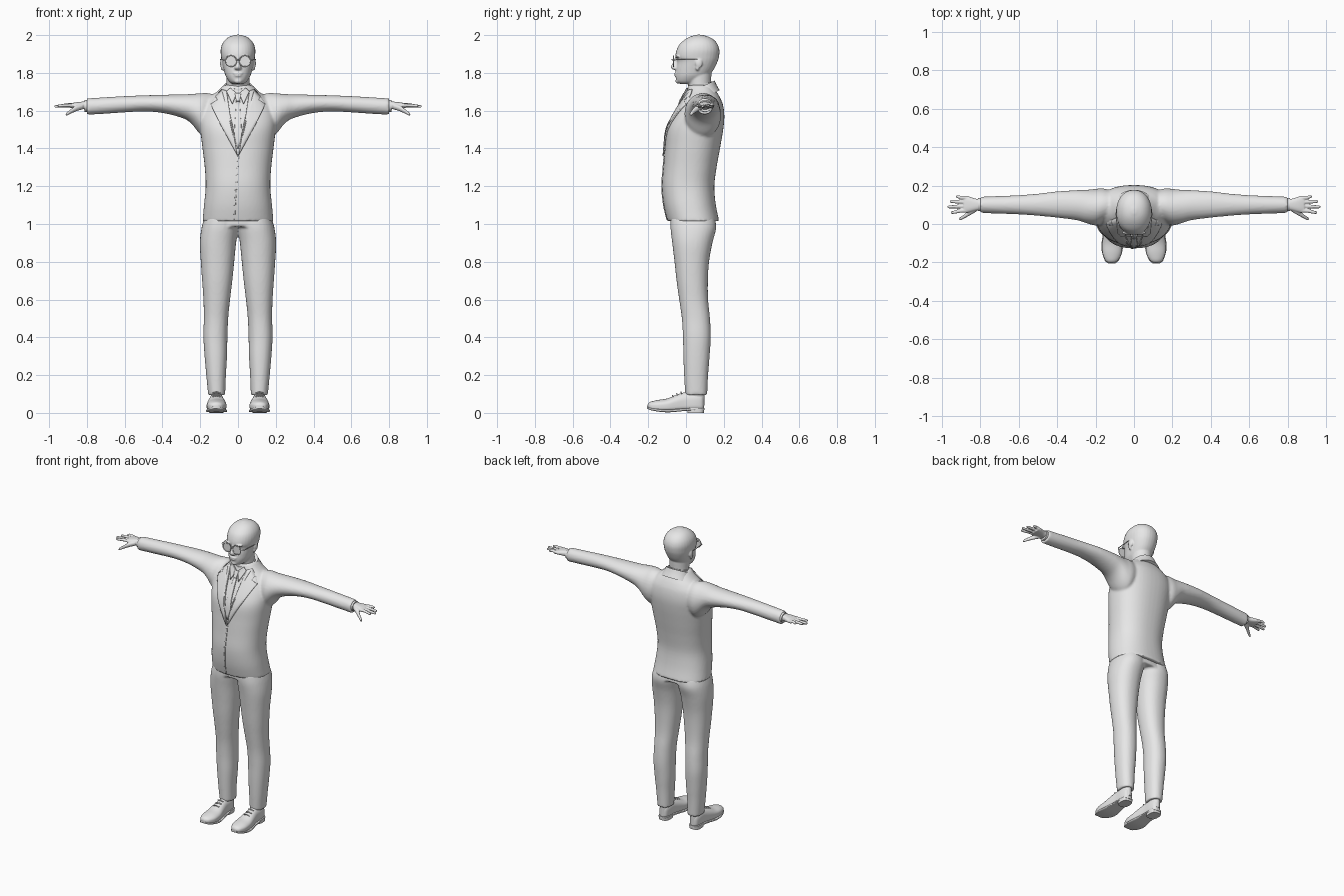
import bpy, bmesh, math
from mathutils import Vector
from mathutils.bvhtree import BVHTree

grey = bpy.data.materials.new("plain_grey")
grey.diffuse_color = (0.8, 0.8, 0.8, 1)


def smooth_rows(rows, steps):
    """Catmull-Rom interpolation of the section rows."""
    out = []
    for i in range(len(rows) - 1):
        p0, p1, p2, p3 = (rows[max(0, min(len(rows) - 1, i + k))] for k in (-1, 0, 1, 2))
        for j in range(steps):
            t = j / steps
            out.append([0.5 * (2 * b + (c - a) * t + (2 * a - 5 * b + 4 * c - d) * t * t
                               + (3 * b - a - 3 * c + d) * t ** 3)
                        for a, b, c, d in zip(p0, p1, p2, p3)])
    return out + [list(rows[-1])]


def loft(bm, axis, rows, side=1, n=2.0, low=None, steps=4, seg=32, tilt=0.0):
    """Closed skin through superellipse rows (t, a0, a1, b0, b1) along an axis."""
    rings = []
    for t, a0, a1, b0, b1 in smooth_rows(rows, steps):
        ring = []
        for k in range(seg):
            c, s = math.cos(2 * math.pi * k / seg), math.sin(2 * math.pi * k / seg)
            e = 2 / (low if low and s < 0 else n)
            da = math.copysign(abs(c) ** e, c) * (a1 - a0) / 2
            db = math.copysign(abs(s) ** e, s) * (b1 - b0) / 2
            a, b = (a0 + a1) / 2 + da, (b0 + b1) / 2 + db
            co = {"Z": (a, b, t + tilt * db), "X": (t, a, b), "Y": (a, t, b)}[axis]
            ring.append(bm.verts.new((co[0] * side, co[1], co[2])))
        rings.append(ring)
    for r, q in zip(rings, rings[1:]):
        for k in range(seg):
            bm.faces.new((r[k], r[(k + 1) % seg], q[(k + 1) % seg], q[k]))
    bm.faces.new(rings[0])
    bm.faces.new(rings[-1])


def blob(bm, centre, radii):
    ret = bmesh.ops.create_uvsphere(bm, u_segments=16, v_segments=10, radius=1)
    for v in ret["verts"]:
        v.co = Vector(centre) + Vector(v.co[i] * radii[i] for i in range(3))


def finish(name, bm, voxel=None, relax=2):
    bmesh.ops.recalc_face_normals(bm, faces=bm.faces)
    me = bpy.data.meshes.new(name)
    bm.to_mesh(me)
    bm.free()
    me.materials.append(grey)
    me.shade_smooth()
    me.set_sharp_from_angle(angle=math.radians(45))
    ob = bpy.data.objects.new(name, me)
    bpy.context.collection.objects.link(ob)
    if voxel:
        m = ob.modifiers.new("fuse", "REMESH")
        m.mode, m.voxel_size, m.use_smooth_shade = "VOXEL", voxel, True
        m = ob.modifiers.new("relax", "SMOOTH")
        m.factor, m.iterations = 0.5, relax
    return ob


def tube(name, pts, radius, closed=False):
    cu = bpy.data.curves.new(name, "CURVE")
    cu.dimensions, cu.bevel_depth, cu.bevel_resolution = "3D", radius, 2
    sp = cu.splines.new("POLY")
    sp.points.add(len(pts) - 1)
    for p, co in zip(sp.points, pts):
        p.co = (*co, 1)
    sp.use_cyclic_u, cu.use_fill_caps = closed, True
    cu.materials.append(grey)
    bpy.context.collection.objects.link(bpy.data.objects.new(name, cu))


# Jacket: torso and sleeves fused together
bm = bmesh.new()
loft(bm, "Z", [(1.015, -.188, .188, -.098, .176), (1.1, -.18, .18, -.118, .158),
               (1.2, -.171, .171, -.127, .15), (1.3, -.176, .176, -.12, .162),
               (1.4, -.188, .188, -.112, .18), (1.5, -.2, .2, -.102, .197),
               (1.57, -.203, .203, -.07, .203), (1.63, -.185, .185, -.035, .196),
               (1.67, -.15, .15, -.012, .18), (1.7, -.112, .112, .002, .162),
               (1.735, -.076, .076, .012, .142)], n=2.3, seg=48)
for s in (1, -1):
    loft(bm, "X", [(.1, .03, .17, 1.5, 1.68), (.16, .005, .185, 1.46, 1.693),
                   (.2, -.008, .183, 1.475, 1.692), (.25, .005, .178, 1.535, 1.688),
                   (.3, .02, .176, 1.563, 1.686), (.4, .033, .17, 1.588, 1.684),
                   (.5, .043, .158, 1.596, 1.681), (.6, .05, .15, 1.591, 1.677),
                   (.7, .054, .146, 1.584, 1.671), (.8, .058, .142, 1.578, 1.665)], side=s)
jacket = finish("jacket", bm, .008, 3)

# Trousers: legs and hips fused together
bm = bmesh.new()
loft(bm, "Z", [(.985, -.184, .184, -.08, .158), (1.05, -.172, .172, -.08, .145)], n=2.3)
for s in (1, -1):
    loft(bm, "Z", [(.095, .068, .158, -.004, .112), (.2, .064, .168, -.01, .117),
                   (.3, .058, .177, -.014, .125), (.4, .056, .183, -.016, .131),
                   (.5, .052, .181, -.022, .127), (.6, .042, .183, -.036, .117),
                   (.7, .03, .19, -.05, .116), (.8, .02, .197, -.061, .122),
                   (.9, .01, .202, -.073, .14), (.98, -.002, .193, -.082, .16),
                   (1.04, -.002, .175, -.08, .15)], side=s, n=2.2)
finish("trousers", bm, .008, 2)

# Head with neck, nose, lips, brow and ears
bm = bmesh.new()
loft(bm, "Z", [(1.742, -.03, .03, -.034, .05), (1.755, -.047, .047, -.05, .08),
               (1.785, -.066, .066, -.055, .12), (1.82, -.076, .076, -.053, .148),
               (1.86, -.085, .085, -.047, .167), (1.888, -.09, .09, -.056, .175),
               (1.92, -.092, .092, -.05, .177), (1.95, -.085, .085, -.035, .168),
               (1.975, -.068, .068, -.008, .148), (1.992, -.044, .044, .022, .118),
               (2.002, -.01, .01, .055, .08)], n=2.15)
loft(bm, "Z", [(1.66, -.066, .066, .02, .14), (1.73, -.061, .061, .012, .132),
               (1.8, -.062, .062, .0, .135), (1.84, -.06, .06, .0, .135)])
loft(bm, "Z", [(1.816, -.013, .013, -.066, -.03), (1.824, -.02, .02, -.078, -.03),
               (1.836, -.015, .015, -.08, -.03), (1.86, -.009, .009, -.066, -.03),
               (1.885, -.008, .008, -.058, -.03)], seg=16)
blob(bm, (0, -.052, 1.797), (.026, .011, .005))
blob(bm, (0, -.051, 1.786), (.023, .011, .006))
blob(bm, (0, -.042, 1.757), (.022, .014, .014))
for s in (1, -1):
    blob(bm, (s * .036, -.045, 1.886), (.028, .011, .006))
    blob(bm, (s * .086, .068, 1.85), (.009, .019, .026))
    blob(bm, (s * .083, .06, 1.826), (.008, .01, .014))
finish("head", bm, .005, 2)

# Glasses: rims, lenses, bridge and temples
for s, label in ((1, "left"), (-1, "right")):
    circle = [(s * .037 + .029 * math.cos(a * math.pi / 16), -.066,
               1.862 + .029 * math.sin(a * math.pi / 16)) for a in range(32)]
    tube(label + "_rim", circle, .0028, True)
    bm = bmesh.new()
    loft(bm, "Y", [(-.067, s * .037 - .028, s * .037 + .028, 1.834, 1.89),
                   (-.064, s * .037 - .028, s * .037 + .028, 1.834, 1.89)], steps=1)
    finish(label + "_lens", bm)
    tube(label + "_temple", [(s * .066, -.066, 1.868), (s * .085, -.05, 1.87),
                             (s * .094, .06, 1.87)], .0025)
tube("glasses_bridge", [(-.009, -.067, 1.866), (0, -.074, 1.87), (.009, -.067, 1.866)], .0028)

# Collars around the neck
bm = bmesh.new()
loft(bm, "Z", [(1.685, -.074, .074, .002, .145), (1.735, -.066, .066, .004, .138)], tilt=.3)
finish("shirt_collar_band", bm)
bm = bmesh.new()
loft(bm, "Z", [(1.67, -.105, .105, .01, .178), (1.7, -.09, .09, .012, .163),
               (1.728, -.078, .078, .014, .152)], tilt=.45)
finish("jacket_collar", bm)

# Thin plates laid on the jacket front
dg = bpy.context.evaluated_depsgraph_get()
dg.update()
skin = BVHTree.FromObject(jacket, dg)


def plate(name, outline, lift, sides=(1,)):
    bm = bmesh.new()
    for s in sides:
        bm.faces.new([bm.verts.new((s * x, 0, z)) for x, z in outline])
    bmesh.ops.triangulate(bm, faces=bm.faces)
    bmesh.ops.subdivide_edges(bm, edges=bm.edges, cuts=6, use_grid_fill=True)
    for v in bm.verts:
        hit = skin.ray_cast(Vector((v.co.x, -1, v.co.z)), Vector((0, 1, 0)))[0]
        if hit is None:
            hit = skin.find_nearest(Vector((v.co.x, .03, v.co.z)))[0]
        v.co = hit + Vector((0, -lift, 0))
    ob = finish(name, bm)
    m = ob.modifiers.new("thickness", "SOLIDIFY")
    m.thickness, m.offset = .008, 0


both = (1, -1)
plate("lapels", [(.002, 1.36), (.095, 1.53), (.145, 1.635), (.108, 1.655), (.118, 1.675),
                 (.085, 1.712), (.06, 1.705), (.04, 1.57)], .005, both)
plate("shirt_collar_wings", [(.006, 1.69), (.04, 1.72), (.06, 1.7), (.03, 1.635)], .007, both)
plate("tie_blade", [(-.009, 1.655), (.009, 1.655), (.02, 1.47), (.004, 1.4), (-.004, 1.4),
                    (-.02, 1.47)], .003)
plate("tie_knot", [(-.016, 1.692), (.016, 1.692), (.01, 1.65), (-.01, 1.65)], .01)
plate("jacket_front_edge", [(-.024, 1.022), (-.02, 1.1), (-.012, 1.22), (-.002, 1.36),
                            (.005, 1.36), (-.004, 1.22), (-.012, 1.1), (-.016, 1.022)], .0)

for s, label in ((1, "left"), (-1, "right")):
    # Hand: palm, four fingers and thumb fused together
    bm = bmesh.new()
    loft(bm, "X", [(.77, .075, .13, 1.6, 1.65), (.82, .07, .131, 1.608, 1.648),
                   (.86, .061, .143, 1.612, 1.644), (.888, .06, .147, 1.615, 1.638)],
         side=s, n=2.5)
    for y0, y1, tip, z in ((.069, .06, .955, 1.625), (.092, .089, .972, 1.622),
                           (.115, .117, .96, 1.625), (.137, .142, .928, 1.63)):
        loft(bm, "X", [(.865, y0 - .01, y0 + .01, 1.618, 1.638),
                       (.9, y0 - .01, y0 + .01, z - .006, z + .012),
                       (tip - .01, y1 - .008, y1 + .008, z - .007, z + .008),
                       (tip, y1 - .004, y1 + .004, z - .004, z + .004)], side=s, seg=12)
    loft(bm, "X", [(.82, .065, .1, 1.608, 1.64), (.855, .045, .075, 1.597, 1.628),
                   (.885, .029, .05, 1.584, 1.608), (.905, .019, .036, 1.574, 1.592),
                   (.912, .022, .03, 1.574, 1.582)], side=s, seg=16)
    finish(label + "_hand", bm, .004, 1)

    # Shirt cuff
    bm = bmesh.new()
    loft(bm, "X", [(.78, .066, .137, 1.592, 1.657), (.812, .067, .136, 1.594, 1.656)],
         side=s, steps=1)
    finish(label + "_cuff", bm)

    # Shoe: upper, sole, heel, ankle and laces
    bm = bmesh.new()
    loft(bm, "Y", [(-.203, .105, .13, .03, .045), (-.19, .083, .149, .02, .058),
                   (-.15, .064, .164, .014, .068), (-.1, .062, .165, .012, .076),
                   (-.05, .07, .158, .014, .096), (0, .078, .15, .018, .11),
                   (.05, .08, .148, .02, .112), (.082, .087, .141, .02, .105),
                   (.094, .1, .128, .025, .09)], side=s, low=5)
    finish(label + "_shoe", bm)
    bm = bmesh.new()
    loft(bm, "Z", [(.04, .082, .145, .0, .098), (.13, .085, .143, .01, .1)], side=s)
    finish(label + "_sock", bm)
    bm = bmesh.new()
    loft(bm, "Y", [(-.206, .1, .134, .024, .034), (-.19, .08, .152, .015, .027),
                   (-.14, .06, .168, .006, .02), (-.09, .059, .168, .003, .018),
                   (-.03, .07, .158, .008, .022), (.04, .077, .152, .014, .026),
                   (.085, .084, .145, .014, .026), (.098, .1, .13, .014, .026)],
         side=s, n=5)
    loft(bm, "Z", [(0, .08, .15, .008, .094), (.025, .078, .151, .005, .097)],
         side=s, n=3, steps=1)
    finish(label + "_sole", bm)
    for i in range(3):
        y, z = -.068 + i * .022, .092 + i * .009
        tube(f"{label}_lace_{i + 1}", [(s * .094, y, z - .006), (s * .114, y - .003, z),
                                       (s * .134, y, z - .006)], .0035)
